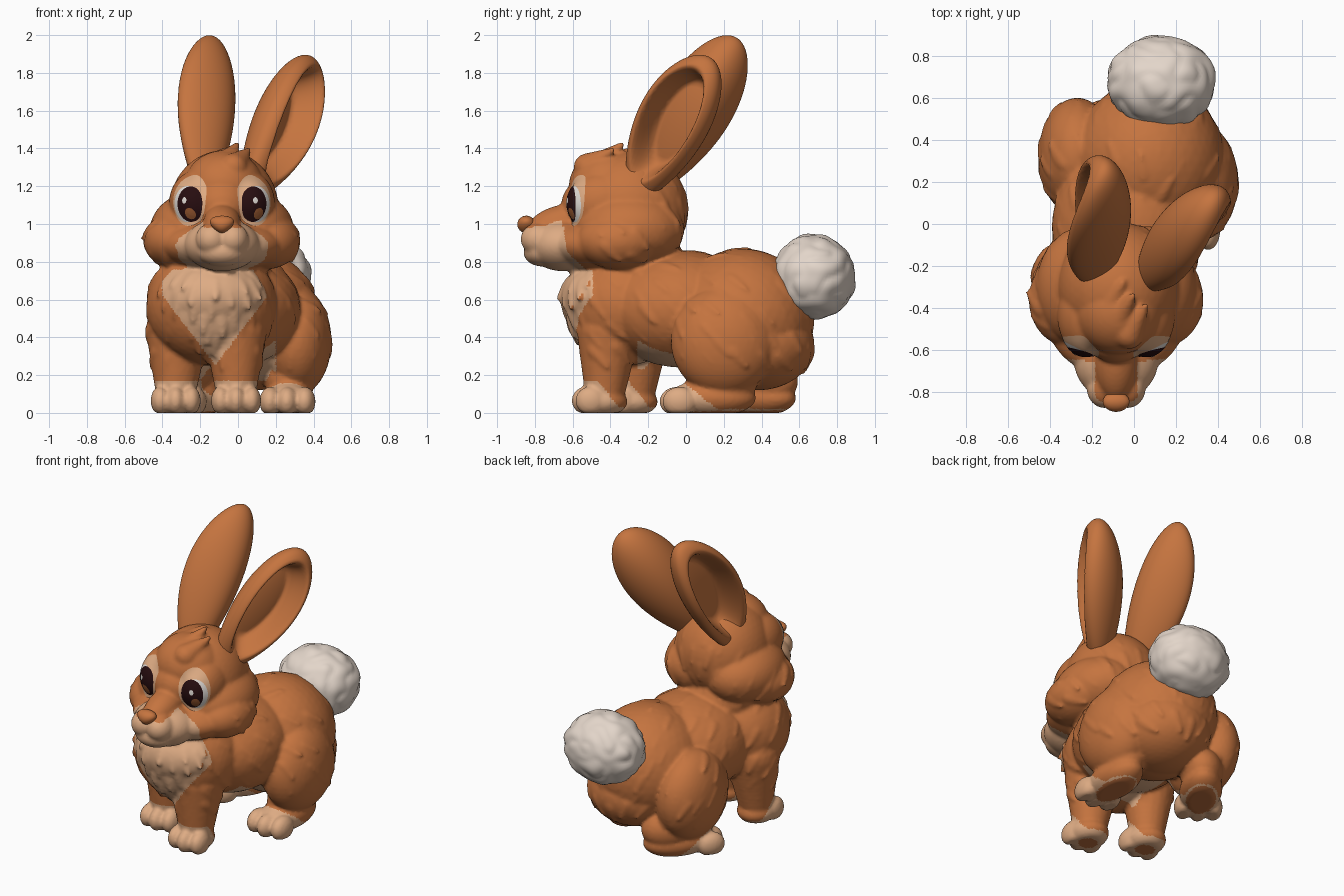
import bpy, bmesh, math, random
from mathutils import Vector, Matrix, Euler, noise
from mathutils.bvhtree import BVHTree

random.seed(4)
if "Cube" in bpy.data.objects:
    bpy.data.objects.remove(bpy.data.objects["Cube"], do_unlink=True)


def material(name, rgb):
    m = bpy.data.materials.new(name)
    m.use_nodes = True
    m.diffuse_color = (*rgb, 1)
    m.node_tree.nodes["Principled BSDF"].inputs["Base Color"].default_value = (*rgb, 1)
    return m


FUR = material("orange brown fur", (0.56, 0.175, 0.05))
CREAM = material("cream fur", (0.73, 0.41, 0.23))
PAD = material("brown pad", (0.5, 0.155, 0.046))
TAIL = material("off white tail", (0.77, 0.67, 0.59))
PUPIL = material("near black eye", (0.02, 0.004, 0.005))
IRIS = material("brown iris", (0.32, 0.1, 0.03))
WHITE = material("eye white", (0.76, 0.72, 0.68))


def add_object(name, mesh, mats):
    for m in mats:
        mesh.materials.append(m)
    for p in mesh.polygons:
        p.use_smooth = True
    obj = bpy.data.objects.new(name, mesh)
    bpy.context.scene.collection.objects.link(obj)
    return obj


def from_bmesh(name, bm, mats):
    mesh = bpy.data.meshes.new(name)
    bm.to_mesh(mesh)
    return add_object(name, mesh, mats)


def ball(bm, loc, rad, rot=(0, 0, 0), sub=4):
    mat = Matrix.LocRotScale(Vector(loc), Euler(rot), Vector(rad))
    return bmesh.ops.create_icosphere(bm, subdivisions=sub, radius=1, matrix=mat)["verts"]


def limb(bm, a, b, ra, rb, steps=12):
    a, b = Vector(a), Vector(b)
    for i in range(steps):
        t = i / (steps - 1)
        r = ra + (rb - ra) * t
        ball(bm, a.lerp(b, t), (r, r, r), sub=3)


def fused_mesh(bm, voxel, rounds):
    """Merge all overlapping volumes into one smooth skin."""
    obj = from_bmesh("fusing_helper", bm, [])
    mod = obj.modifiers.new("fuse", 'REMESH')
    mod.mode, mod.voxel_size = 'VOXEL', voxel
    mod = obj.modifiers.new("relax", 'SMOOTH')
    mod.factor, mod.iterations = 0.5, rounds
    deps = bpy.context.evaluated_depsgraph_get()
    mesh = bpy.data.meshes.new_from_object(obj.evaluated_get(deps))
    bpy.data.objects.remove(obj, do_unlink=True)
    return mesh


HX = -0.085                                                # head centre line
FRONT = [(-0.01, -0.45), (-0.33, -0.29)]                   # front paw centres
HIND = [(0.27, 0.13, 0.05), (-0.22, 0.37, 0.6)]            # hind foot centres and outward turn

bm = bmesh.new()
# Torso
ball(bm, (0.07, 0.3, 0.5), (0.36, 0.38, 0.37))
ball(bm, (0.1, 0.38, 0.36), (0.3, 0.3, 0.24))
ball(bm, (-0.03, -0.02, 0.55), (0.36, 0.42, 0.31))
ball(bm, (-0.14, -0.32, 0.57), (0.345, 0.32, 0.32))
ball(bm, (-0.13, -0.42, 0.61), (0.29, 0.245, 0.2))
ball(bm, (-0.1, -0.28, 0.8), (0.27, 0.27, 0.2))
# Front legs and paws
for x, y in FRONT:
    limb(bm, (x * 0.95 - 0.005, y + 0.04, 0.44), (x, y + 0.02, 0.1), 0.17, 0.105)
    ball(bm, (x, y, 0.06), (0.12, 0.14, 0.08))
    for k in (-1, 0, 1):
        ball(bm, (x + k * 0.082, y - 0.075 + abs(k) * 0.02, 0.065), (0.05, 0.08, 0.075))
# Haunches and hind feet
for x, y in ((0.31, 0.2), (-0.27, 0.32)):
    ball(bm, (x, y, 0.38), (0.185, 0.28, 0.29))
for x, y, turn in HIND:
    foot = Matrix.Translation((x, y, 0)) @ Matrix.Rotation(-turn, 4, 'Z')
    ball(bm, foot @ Vector((0, 0.01, 0.08)), (0.13, 0.23, 0.1), (0, 0, -turn))
    ball(bm, foot @ Vector((0, 0.06, 0.17)), (0.13, 0.19, 0.14), (0, 0, -turn))
    for k in (-1, 0, 1):
        ball(bm, foot @ Vector((k * 0.092, -0.18 + abs(k) * 0.02, 0.06)), (0.056, 0.09, 0.078), (0, 0, -turn))
# Head, brow, cheeks and muzzle
ball(bm, (HX + 0.01, -0.3, 1.08), (0.29, 0.31, 0.31))
ball(bm, (HX + 0.01, -0.41, 1.2), (0.21, 0.21, 0.19))
ball(bm, (HX, -0.5, 1.1), (0.16, 0.16, 0.15))
ball(bm, (HX, -0.45, 0.89), (0.33, 0.28, 0.145))
ball(bm, (HX, -0.65, 0.89), (0.2, 0.19, 0.14))
ball(bm, (HX, -0.66, 1.0), (0.1, 0.19, 0.1), (0.25, 0, 0))
ball(bm, (HX, -0.76, 0.85), (0.13, 0.1, 0.075))
for s in (-1, 1):
    ball(bm, (HX + s * 0.23, -0.36, 0.91), (0.185, 0.22, 0.15))
    ball(bm, (HX + s * 0.14, -0.3, 0.97), (0.24, 0.29, 0.2))
    ball(bm, (HX + s * 0.14, -0.43, 1.11), (0.14, 0.2, 0.17))
    ball(bm, (HX + s * 0.055, -0.78, 0.92), (0.085, 0.095, 0.085))
# Forelock
for dx, dy in ((0.0, 0.0), (0.06, -0.05), (-0.05, 0.06)):
    limb(bm, (HX + dx, -0.47 + dy, 1.3), (HX + 0.08 + dx, -0.34 + dy, 1.42 - abs(dx) * 0.5), 0.075, 0.015)

base = fused_mesh(bm, 0.02, 2)


# Fur clumps laid along the skin
def clump(point, normal, flow, length, lift):
    along = flow - normal * flow.dot(normal)
    if along.length < 0.2:
        return
    along = (along.normalized() + normal * lift).normalized()
    side = normal.cross(along).normalized()
    up = along.cross(side)
    basis = Matrix((side, along, up)).transposed().to_4x4()
    for v in ball(bm, (0, 0, 0), (1, 1, 1), sub=3):
        taper = 0.75 - 0.5 * v.co.y
        v.co = Vector((v.co.x * taper * length * 0.55, v.co.y * length, v.co.z * taper * length * 0.36))
        v.co = basis @ v.co + point


def in_bib(c, n):
    width = min(0.28, (c.z - 0.25) * 0.75)
    return c.y < -0.49 and 0.25 < c.z < 0.76 and abs(c.x + 0.12) < width and n.y < -0.15


faces = list(base.polygons)
random.shuffle(faces)
taken = []
for p in faces:
    c, n = p.center.copy(), p.normal.copy()
    bib = in_bib(c, n)
    cheek = 0.8 < c.z < 1.0 and -0.5 < c.y < -0.1 and abs(c.x - HX) > 0.2
    nape = 0.85 < c.z < 1.25 and c.y > -0.15
    trunk = 0.27 < c.z < 0.84 and n.z > -0.5 and not (c.y < -0.4 and c.z > 0.72)
    if not (bib or cheek or nape or trunk):
        continue
    gap = 0.075 if bib else 0.1
    if any((c - q).length < gap for q in taken):
        continue
    taken.append(c)
    flow = Vector((c.x + 0.12, 0, -0.6)) if bib else Vector((0, 0.7, -0.75))
    size = random.uniform(0.07, 0.095) if bib else random.uniform(0.06, 0.09)
    clump(c - n * 0.015, n, flow, size, 0.3 if bib else 0.2)

for v in bm.verts:
    v.co.z = max(v.co.z, 0.0)
skin = fused_mesh(bm, 0.0125, 1)
bm.free()
lowest = min(v.co.z for v in skin.vertices)
for v in skin.vertices:
    v.co.z = max(v.co.z - lowest, 0.0)
add_object("body", skin, [FUR, CREAM, PAD])


# Colour regions of the coat
def coat(c, n):
    if c.z < 0.17:
        for x, y in FRONT:
            if abs(c.x - x) < 0.16 and abs(c.y - y) < 0.17:
                if n.z < -0.8 and math.hypot((c.x - x) / 0.06, (c.y - y) / 0.06) < 1:
                    return 2
                return 1 if c.z < 0.03 or c.y < y + 0.12 - c.z * 0.8 else 0
        for x, y, turn in HIND:
            u, v, _ = Matrix.Rotation(turn, 3, 'Z') @ Vector((c.x - x, c.y - y, 0))
            if abs(u) < 0.17 and abs(v) < 0.3:
                if n.z < -0.8 and math.hypot(u / 0.09, (v - 0.02) / 0.16) < 1:
                    return 2
                return 1 if c.z < 0.02 or v < 0.07 - c.z * 1.3 else 0
    if in_bib(c, n):
        return 1
    if 0.16 < c.z < 0.38 and n.z < -0.25 and -0.26 < c.y < 0.15 and abs(c.x) < 0.2:
        return 1
    edge = -0.63 + (0.85 - c.z) * (1.1 if c.z < 0.85 else 0.15)
    if 0.72 < c.z < 1.05 and c.y < edge:
        bridge = abs(c.x - HX) < 0.1 and c.z > 0.98 and n.z > 0.25
        return 0 if bridge else 1
    return 0


for p in skin.polygons:
    p.material_index = coat(p.center, p.normal)

# Eyes: thin curved plates following the head
skin_tree = BVHTree.FromPolygons([v.co for v in skin.vertices],
                                 [tuple(p.vertices) for p in skin.polygons])


def plate(name, s, dx, z, rx, rz, lift, mat):
    out = Vector((s * 0.7, -1, 0)).normalized()
    side = Vector((1, s * 0.7, 0)).normalized()
    centre = Vector((HX + s * 0.172, -0.6, z)) + side * dx
    disc = bmesh.new()
    bmesh.ops.create_circle(disc, cap_ends=True, cap_tris=True, segments=40, radius=1)
    bmesh.ops.subdivide_edges(disc, edges=[e for e in disc.edges if not e.is_boundary], cuts=5, use_grid_fill=True)
    for v in disc.verts:
        spot = centre + side * v.co.x * rx + Vector((0, 0, v.co.y * rz))
        hit = skin_tree.ray_cast(spot + out * 0.5, -out)[0]
        v.co = (hit if hit else spot) + out * lift
    bmesh.ops.recalc_face_normals(disc, faces=disc.faces)
    if sum(f.normal.dot(out) for f in disc.faces) < 0:
        bmesh.ops.reverse_faces(disc, faces=disc.faces)
    from_bmesh(name, disc, [mat])
    disc.free()


for s, label in ((1, "left"), (-1, "right")):
    plate(label + "_eye_patch", s, s * 0.008, 1.125, 0.098, 0.135, 0.002, CREAM)
    plate(label + "_eye_white", s, s * 0.014, 1.105, 0.076, 0.096, 0.004, WHITE)
    plate(label + "_eye_dark", s, -s * 0.006, 1.105, 0.067, 0.094, 0.006, PUPIL)
    plate(label + "_eye_iris", s, 0.014, 1.055, 0.027, 0.03, 0.0075, IRIS)
    plate(label + "_eye_glint", s, -0.012, 1.125, 0.013, 0.017, 0.009, WHITE)

# Nose, narrower towards the bottom
bm = bmesh.new()
for v in ball(bm, (0, 0, 0), (1, 1, 1)):
    v.co.x *= 0.8 + 0.3 * v.co.z
    v.co = Vector((HX + v.co.x * 0.075, -0.845 + v.co.y * 0.048, 0.998 + v.co.z * 0.046))
from_bmesh("nose", bm, [FUR])
bm.free()


# Ears: thick cupped leaf shapes with a hollow on the outer face
def ear(name, root, tip, facing, width, depth, cup):
    root, tip = Vector(root), Vector(tip)
    up = (tip - root).normalized()
    out = Vector(facing)
    out = (out - up * out.dot(up)).normalized()
    side = out.cross(up)
    half = (tip - root).length / 2
    bm = bmesh.new()
    for v in ball(bm, (0, 0, 0), (1, 1, 1), sub=5):
        x, y, z = v.co
        k = min(1, max(0, (0.82 - math.hypot(x, z - 0.08)) / 0.3))
        if y > 0:
            y -= 1.25 * k * k * (3 - 2 * k)
        swell = 1 + 0.2 * z - 0.12 * z * z
        bend = y * depth * swell + cup * x * x
        v.co = root.lerp(tip, 0.5) + side * x * width * swell + out * bend + up * z * half
    bmesh.ops.recalc_face_normals(bm, faces=bm.faces)
    from_bmesh(name, bm, [FUR])
    bm.free()


ear("right_ear", (-0.18, -0.27, 1.13), (-0.14, 0.27, 1.985), (-1, 0.15, 0), 0.195, 0.14, 0.09)
ear("left_ear", (0.04, -0.28, 1.13), (0.395, 0.13, 1.875), (1, -0.6, 0), 0.2, 0.145, 0.04)

# Fluffy tail
bm = bmesh.new()
for v in ball(bm, (0, 0, 0), (1, 1, 1), sub=5):
    puff = 0.97 + 0.09 * abs(noise.noise(v.co * 2.2))
    v.co = Vector((0.13 + v.co.x * 0.26 * puff, 0.675 + v.co.y * 0.225 * puff, 0.72 + v.co.z * 0.228 * puff))
from_bmesh("tail", bm, [TAIL])
bm.free()
